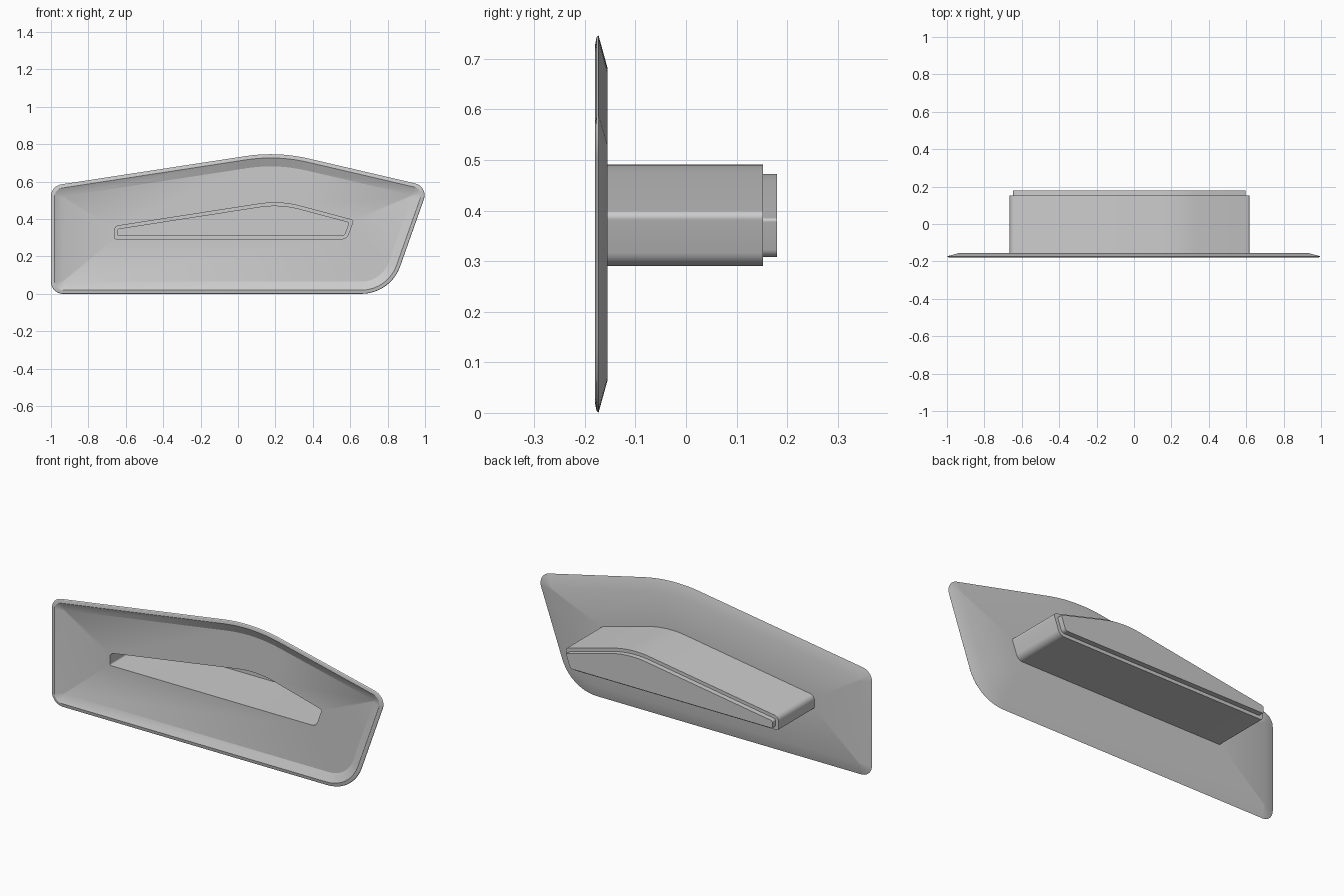
import bpy, bmesh, math
from mathutils import Vector

if "Cube" in bpy.data.objects:
    bpy.data.objects.remove(bpy.data.objects["Cube"])

SEG = 10

# Corner points (x, z, fillet radius), counter-clockwise seen from the front
PLATE = [(-1.0, 0.0, .065), (.815, 0.0, .22), (1.018, .574, .065), (.21, .7625, .9), (-1.0, .577, .065)]
BOX = [(-.665, .29, .012), (.584, .29, .04), (.622, .396, .014), (.225, .502, .55), (-.665, .364, .03)]


def outline(corners, inset, y):
    """Inset rounded polygon with a fixed vertex count."""
    n = len(corners)
    pts = [Vector(c[:2]) for c in corners]
    mitred = []
    for i in range(n):
        a = (pts[i] - pts[i - 1]).normalized()
        b = (pts[(i + 1) % n] - pts[i]).normalized()
        na, nb = Vector((-a.y, a.x)), Vector((-b.y, b.x))
        mitred.append(pts[i] + (na + nb) * inset / (1 + na.dot(nb)))
    loop = []
    for i in range(n):
        p = mitred[i]
        a = (p - mitred[i - 1]).normalized()
        b = (mitred[(i + 1) % n] - p).normalized()
        turn = a.angle(b)
        r = max(corners[i][2] - inset, .006)
        start = p - a * r * math.tan(turn / 2)
        centre = start + Vector((-a.y, a.x)) * r
        a0 = math.atan2(start.y - centre.y, start.x - centre.x)
        for k in range(SEG + 1):
            t = a0 + turn * k / SEG
            loop.append((centre.x + r * math.cos(t), y, centre.y + r * math.sin(t)))
    return loop


def loft(name, loops, closed=False, caps=False):
    """Skin a chain of equal-length loops."""
    bm = bmesh.new()
    rings = [[bm.verts.new(v) for v in lp] for lp in loops]
    n = len(rings[0])
    pairs = list(zip(rings, rings[1:]))
    if closed:
        pairs.append((rings[-1], rings[0]))
    for r, s in pairs:
        for i in range(n):
            j = (i + 1) % n
            bm.faces.new((r[i], r[j], s[j], s[i]))
    if caps:
        bm.faces.new(rings[0])
        bm.faces.new(rings[-1])
    bmesh.ops.recalc_face_normals(bm, faces=bm.faces)
    me = bpy.data.meshes.new(name)
    bm.to_mesh(me)
    bm.free()
    ob = bpy.data.objects.new(name, me)
    bpy.context.collection.objects.link(ob)
    bpy.context.view_layer.objects.active = ob
    ob.select_set(True)
    bpy.ops.object.shade_smooth_by_angle(angle=math.radians(25))
    ob.select_set(False)
    return ob


# Dished face plate: bevelled rim, flat panel, central opening
T = .004
loft("face_plate", [
    outline(BOX, T, -.155),
    outline(PLATE, .065, -.155),
    outline(PLATE, 0, -.173),
    outline(PLATE, .004, -.177),
    outline(PLATE, .02, -.18),
    outline(PLATE, .065, -.159),
    outline(BOX, T, -.159),
], closed=True)

# Hollow stepped housing, open to the front and capped at the back
loft("recessed_housing", [
    outline(BOX, .018 + T, .176),
    outline(BOX, .018 + T, .148),
    outline(BOX, T, .148),
    outline(BOX, T, -.157),
    outline(BOX, 0, -.157),
    outline(BOX, 0, .152),
    outline(BOX, .018, .152),
    outline(BOX, .018, .18),
], caps=True)
